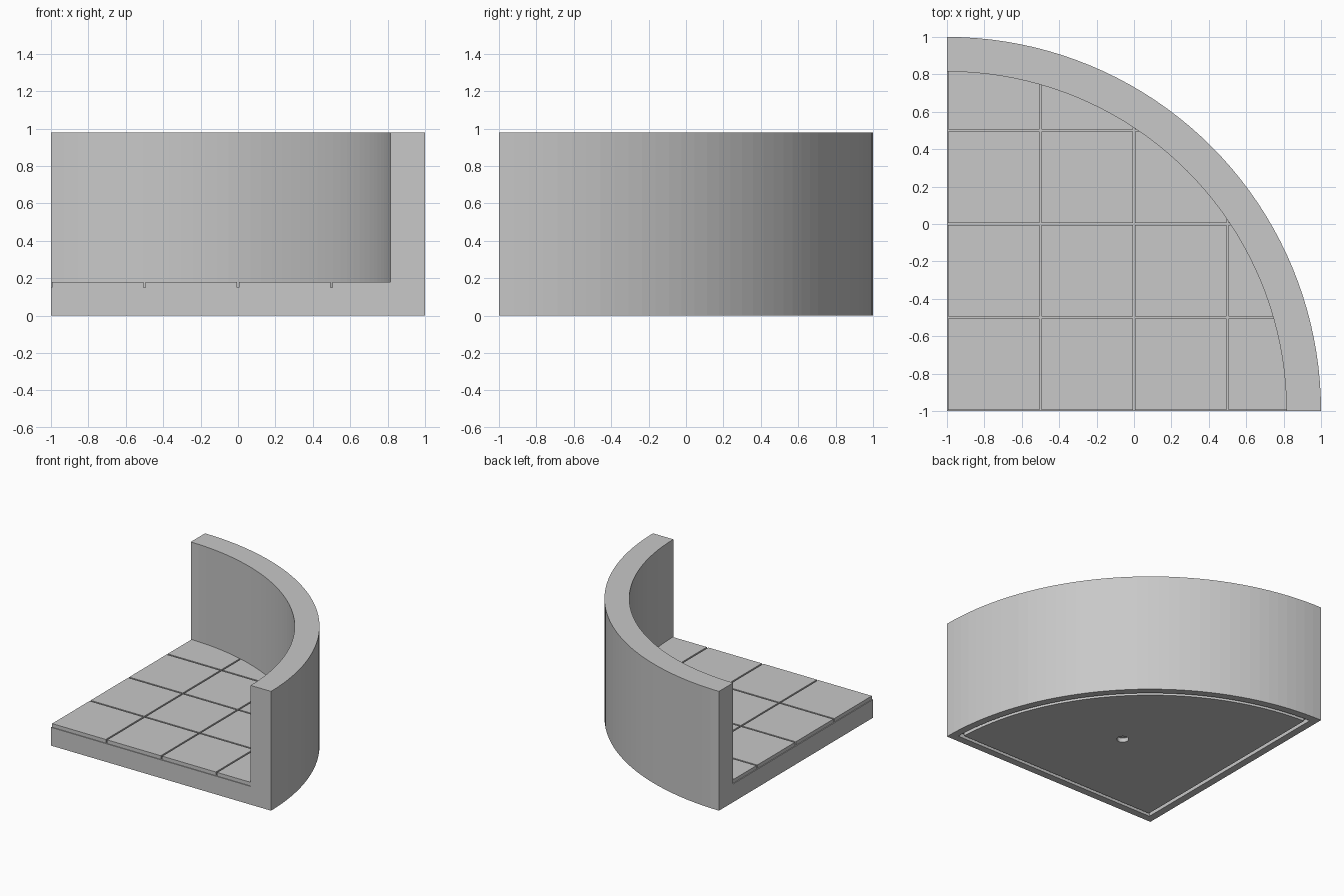
import bpy, bmesh
from math import sin, cos, asin, pi
from mathutils import Vector

cube = bpy.data.objects.get("Cube")
if cube:
    bpy.data.objects.remove(cube, do_unlink=True)

OUTER, INNER = 2.0, 1.815      # wall radii about the corner
CORNER = -1.0                  # x and y of the square corner
WALL_TOP, FLOOR, TILE_TOP = 0.98, 0.15, 0.18
SEGMENTS = 40
GAP = 0.0065                   # half the joint between tiles

stone = bpy.data.materials.new("stone grey")
stone.use_nodes = True
colour = (0.58, 0.58, 0.58, 1)
stone.diffuse_color = colour
stone.node_tree.nodes["Principled BSDF"].inputs["Base Color"].default_value = colour


def sector(radius, inset=0.0):
    """Outline of a quarter disc whose straight sides are moved in by inset."""
    a = asin(inset / radius)
    points = [(CORNER + inset, CORNER + inset)]
    for i in range(SEGMENTS + 1):
        t = a + (pi / 2 - 2 * a) * i / SEGMENTS
        points.append((CORNER + radius * cos(t), CORNER + radius * sin(t)))
    return points


def finish(bm, name):
    bmesh.ops.recalc_face_normals(bm, faces=bm.faces)
    mesh = bpy.data.meshes.new(name)
    bm.to_mesh(mesh)
    bm.free()
    mesh.materials.append(stone)
    obj = bpy.data.objects.new(name, mesh)
    bpy.context.collection.objects.link(obj)
    return obj


def raise_faces(bm, height):
    new = bmesh.ops.extrude_face_region(bm, geom=bm.faces[:])["geom"]
    verts = [g for g in new if isinstance(g, bmesh.types.BMVert)]
    bmesh.ops.translate(bm, verts=verts, vec=(0, 0, height))


def prism(name, outline, low, high):
    bm = bmesh.new()
    bm.faces.new([bm.verts.new((x, y, low)) for x, y in outline])
    raise_faces(bm, high - low)
    return finish(bm, name)


def ring(name, outside, inside, low, high):
    bm = bmesh.new()
    a, b = [[bm.verts.new((x, y, low)) for x, y in o] for o in (outside, inside)]
    for i in range(len(a)):
        j = (i + 1) % len(a)
        bm.faces.new((a[i], a[j], b[j], b[i]))
    raise_faces(bm, high - low)
    return finish(bm, name)


def cut(target, cutter):
    cutter.hide_render = True
    mod = target.modifiers.new("cut", "BOOLEAN")
    mod.operation, mod.solver, mod.object = "DIFFERENCE", "EXACT", cutter
    bpy.context.view_layer.objects.active = target
    bpy.ops.object.modifier_apply(modifier=mod.name)
    bpy.data.objects.remove(cutter, do_unlink=True)


# Curved wall and floor slab in one solid
body = prism("curved_wall_and_floor", sector(OUTER), 0, WALL_TOP)
room = sector(INNER)
room = [(-1.2, -1.2), (room[1][0], -1.2)] + room[1:] + [(-1.2, room[-1][1])]
cut(body, prism("room_cutter", room, FLOOR, 1.2))

# Narrow groove and small round hole in the underside
cut(body, ring("groove_cutter", sector(OUTER - 0.06, 0.06),
               sector(OUTER - 0.09, 0.09), -0.1, 0.035))
hole = [(-0.04 + 0.045 * cos(2 * pi * i / 24), -0.18 + 0.045 * sin(2 * pi * i / 24))
        for i in range(24)]
cut(body, prism("hole_cutter", hole, -0.1, 0.035))

# Square floor tiles, trimmed where they meet the wall
for row in range(4):
    for column in range(4):
        bm = bmesh.new()
        bm.faces.new([bm.verts.new((x, y, FLOOR)) for x, y in sector(INNER + 0.002)])
        for axis, index in ((0, column), (1, row)):
            for side, edge in ((-1, index * 0.5 + GAP), (1, index * 0.5 + 0.5 - GAP)):
                point, normal = Vector(), Vector()
                point[axis], normal[axis] = CORNER + edge, side
                bmesh.ops.bisect_plane(bm, geom=bm.verts[:] + bm.edges[:] + bm.faces[:],
                                       plane_co=point, plane_no=normal, clear_outer=True)
        if bm.faces:
            raise_faces(bm, TILE_TOP - FLOOR)
            finish(bm, f"floor_tile_{row + 1}_{column + 1}")
        else:
            bm.free()
